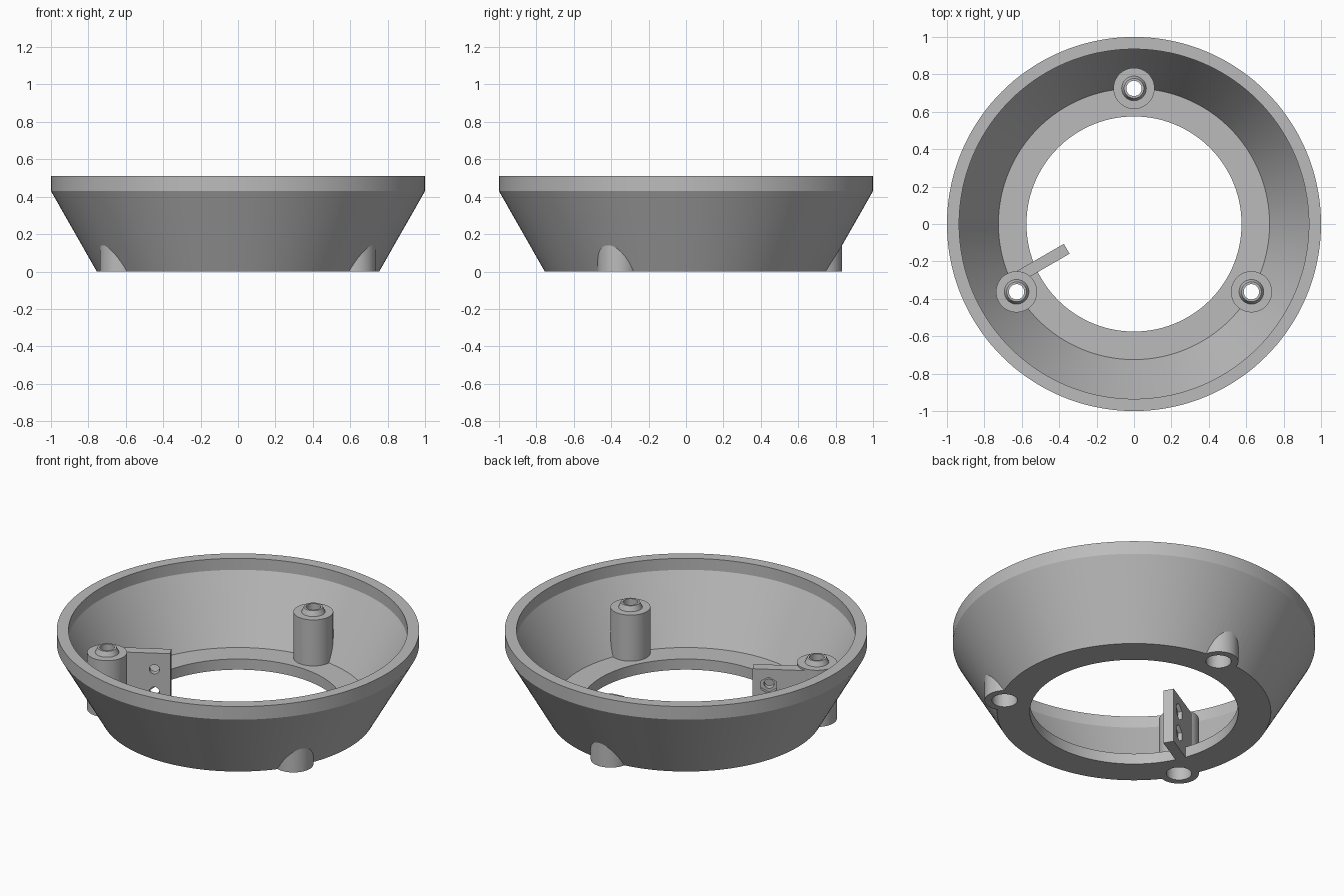
import bpy, bmesh
from math import cos, sin, pi, radians
from mathutils import Matrix, Vector

if "Cube" in bpy.data.objects:
    bpy.data.objects.remove(bpy.data.objects["Cube"])

grey = bpy.data.materials.new("plain_grey")
grey.use_nodes = True
colour = (0.5, 0.5, 0.5, 1)
grey.diffuse_color = colour
grey.node_tree.nodes["Principled BSDF"].inputs["Base Color"].default_value = colour


def make_object(name, bm):
    bmesh.ops.recalc_face_normals(bm, faces=bm.faces)
    mesh = bpy.data.meshes.new(name)
    bm.to_mesh(mesh)
    bm.free()
    mesh.materials.append(grey)
    obj = bpy.data.objects.new(name, mesh)
    bpy.context.collection.objects.link(obj)
    return obj


def lathe(name, profile, sides, matrix=Matrix()):
    """Revolve a closed (radius, height) profile into a ring."""
    bm = bmesh.new()
    rings = [[bm.verts.new((r * cos(2 * pi * i / sides), r * sin(2 * pi * i / sides), z))
              for i in range(sides)] for r, z in profile]
    for a, b in zip(rings, rings[1:] + rings[:1]):
        for i in range(sides):
            j = (i + 1) % sides
            bm.faces.new((a[i], a[j], b[j], b[i]))
    bm.transform(matrix)
    return make_object(name, bm)


def rod(name, r1, r2, z1, z2, sides, matrix=Matrix()):
    """Solid cylinder or cone between two heights."""
    bm = bmesh.new()
    bmesh.ops.create_cone(bm, cap_ends=True, segments=sides, radius1=r1, radius2=r2, depth=z2 - z1)
    bm.transform(matrix @ Matrix.Translation((0, 0, (z1 + z2) / 2)))
    return make_object(name, bm)


def combine(target, tool, operation):
    mod = target.modifiers.new("combine", "BOOLEAN")
    mod.operation = operation
    mod.solver = "EXACT"
    mod.object = tool
    bpy.context.view_layer.objects.active = target
    bpy.ops.object.modifier_apply(modifier=mod.name)
    bpy.data.objects.remove(tool)


# Flared bowl with a flat floor ring and an upright rim
housing = lathe("flared_housing", [
    (0.575, 0), (0.755, 0), (1, 0.43), (1, 0.51),
    (0.935, 0.51), (0.935, 0.44), (0.725, 0.065), (0.575, 0.065)], 144)

# Three screw posts with tapered collars
places = [Matrix.Translation((0.725 * cos(radians(a)), 0.725 * sin(radians(a)), 0))
          for a in (90, 210, 330)]
for place in places:
    combine(housing, rod("post", 0.11, 0.11, 0, 0.345, 48, place), "UNION")
    combine(housing, rod("collar", 0.07, 0.053, 0.335, 0.375, 48, place), "UNION")

# Bracket plate reaching inward beside one post
turn = Matrix.Rotation(radians(30), 4, "Z")
bm = bmesh.new()
bmesh.ops.create_cube(bm, size=1)
bm.transform(turn @ Matrix.Translation((-0.539, 0.065, 0.167))
             @ Matrix.Diagonal((0.322, 0.061, 0.334, 1)))
combine(housing, make_object("bracket", bm), "UNION")

# Screw holes, wide from below and narrow at the top
for place in places:
    combine(housing, rod("wide_bore", 0.07, 0.07, -0.1, 0.29, 48, place), "DIFFERENCE")
    combine(housing, rod("narrow_bore", 0.041, 0.041, 0.2, 0.5, 48, place), "DIFFERENCE")

# Bracket holes with hexagonal nut pockets on one side
for height in (0.235, 0.1):
    across = turn @ Matrix.Translation((-0.466, 0.065, height)) @ Matrix.Rotation(-pi / 2, 4, "X")
    combine(housing, rod("bolt_hole", 0.028, 0.028, -0.1, 0.1, 24, across), "DIFFERENCE")
    combine(housing, rod("nut_pocket", 0.05, 0.05, 0.008, 0.1, 6, across), "DIFFERENCE")

bpy.ops.object.select_all(action="DESELECT")
housing.select_set(True)
bpy.context.view_layer.objects.active = housing
bpy.ops.object.shade_smooth_by_angle(angle=radians(25))
